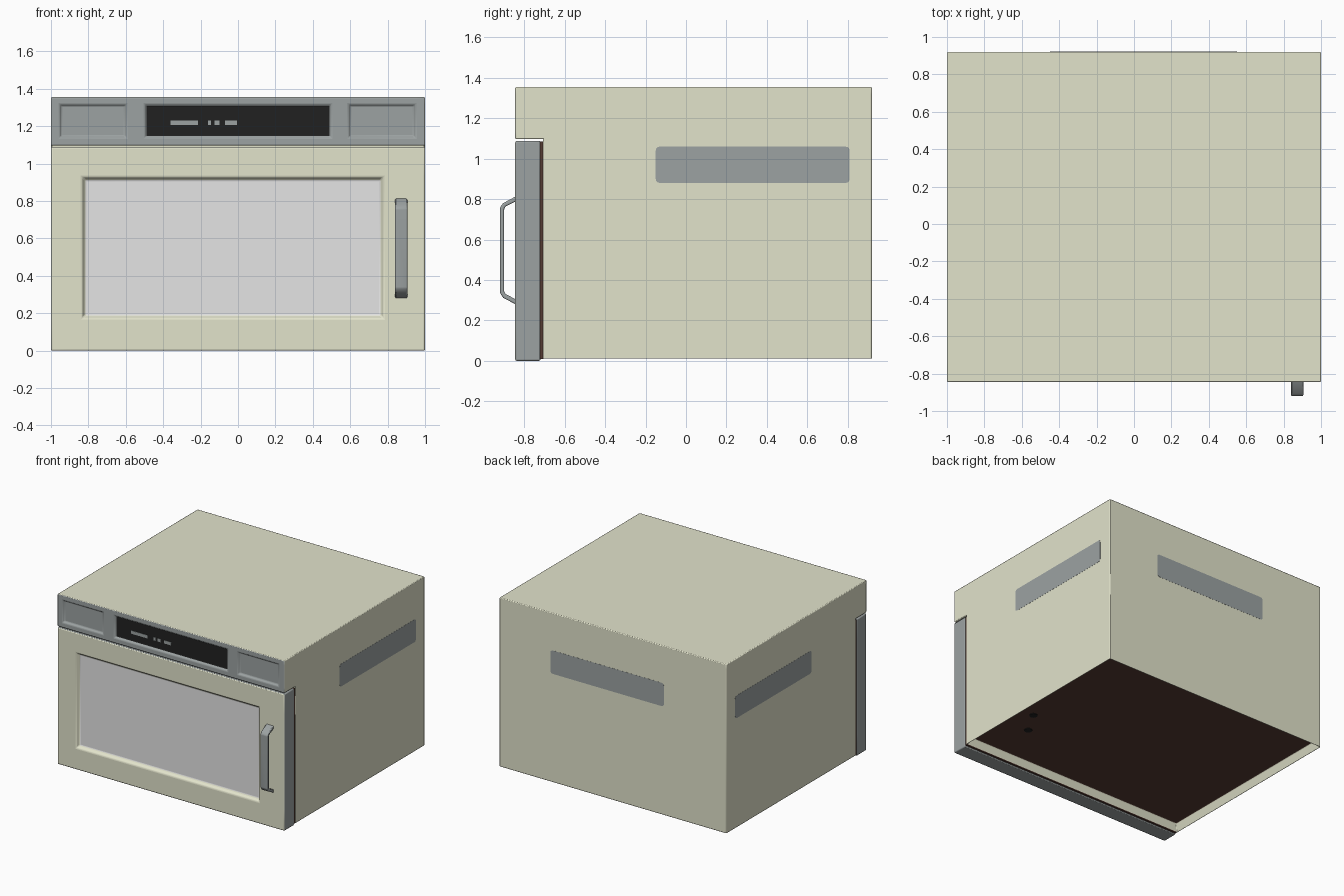
import bpy, bmesh
from mathutils import Vector

if "Cube" in bpy.data.objects:
    bpy.data.objects.remove(bpy.data.objects["Cube"])


def material(name, rgb):
    m = bpy.data.materials.new(name)
    m.diffuse_color = (*rgb, 1)
    m.use_nodes = True
    m.node_tree.nodes["Principled BSDF"].inputs["Base Color"].default_value = m.diffuse_color
    return m


BEIGE = material("beige enamel", (0.762, 0.77, 0.60))
STEEL = material("grey steel", (0.335, 0.365, 0.365))
GLASS = material("pale window", (0.78, 0.78, 0.78))
BLACK = material("black display", (0.015, 0.015, 0.015))
BROWN = material("dark brown", (0.09, 0.045, 0.034))


def finish(name, bm, mats, bevel=0.0, segments=2):
    bmesh.ops.recalc_face_normals(bm, faces=bm.faces)
    me = bpy.data.meshes.new(name)
    bm.to_mesh(me)
    bm.free()
    ob = bpy.data.objects.new(name, me)
    bpy.context.collection.objects.link(ob)
    for m in mats:
        me.materials.append(m)
    if bevel:
        mod = ob.modifiers.new("bevel", "BEVEL")
        mod.width, mod.segments = bevel, segments
        mod.limit_method = "ANGLE"
    return ob


def box(name, lo, hi, mat, round_axis=None, radius=0.02):
    """Box between two corners, optionally with rounded edges along one axis."""
    bm = bmesh.new()
    bmesh.ops.create_cube(bm, size=1)
    lo, hi = Vector(lo), Vector(hi)
    for v in bm.verts:
        v.co = Vector([(lo[i] + hi[i]) / 2 + v.co[i] * (hi[i] - lo[i]) for i in range(3)])
    if round_axis is not None:
        edges = [e for e in bm.edges
                 if abs((e.verts[0].co - e.verts[1].co).normalized()[round_axis]) > 0.9]
        bmesh.ops.bevel(bm, geom=edges, offset=radius, segments=3, profile=0.5, affect="EDGES")
    return finish(name, bm, [mat])


def extrude(bm, faces, vec, keep):
    """Extrude faces along vec and return the moved faces."""
    new = bmesh.ops.extrude_face_region(bm, geom=faces, use_keep_orig=keep)["geom"]
    bmesh.ops.translate(bm, vec=vec, verts=[g for g in new if isinstance(g, bmesh.types.BMVert)])
    bmesh.ops.recalc_face_normals(bm, faces=bm.faces)
    return [g for g in new if isinstance(g, bmesh.types.BMFace)]


def front_panel(xs, zs, y0, y1, recesses, inset, depth):
    """Slab facing -y; material 0 in front, 1 on the sides.
    recesses maps a column of the middle row to the material of its sunken face."""
    bm = bmesh.new()
    grid = [[bm.verts.new((x, y0, z)) for z in zs] for x in xs]
    cells = {}
    for i in range(len(xs) - 1):
        for j in range(len(zs) - 1):
            cells[i, j] = bm.faces.new([grid[i][j], grid[i + 1][j],
                                        grid[i + 1][j + 1], grid[i][j + 1]])
    extrude(bm, list(cells.values()), (0, y1 - y0, 0), True)
    for f in bm.faces:
        f.material_index = 0 if f.normal.y < -0.5 else 1
    for col, mat_index in recesses.items():
        f = cells[col, 1]
        bmesh.ops.inset_region(bm, faces=[f], thickness=inset, use_even_offset=True)
        for v in f.verts:
            v.co.y += depth
        f.material_index = mat_index
    return bm


# cabinet hood: control fascia with a display and two sunken fields, extended to the back
bm = front_panel([-1, -0.955, -0.595, -0.5, 0.5, 0.59, 0.95, 1],
                 [1.097, 1.137, 1.318, 1.355], -0.845, 0.92,
                 {1: 0, 3: 2, 5: 0}, 0.01, 0.014)
# cabinet body: pulled down from the hood behind the door slot
bmesh.ops.bisect_plane(bm, geom=bm.verts[:] + bm.edges[:] + bm.faces[:],
                       plane_co=(0, -0.708, 0), plane_no=(0, 1, 0))
bm.normal_update()
under = [f for f in bm.faces if f.normal.z < -0.9 and f.calc_center_median().z < 1.1
         and f.calc_center_median().y > -0.708]
base = extrude(bm, under, (0, 0, -1.09), False)
# sunken brown underside
bmesh.ops.inset_region(bm, faces=base, thickness=0.022, use_even_offset=True)
for v in {v for f in base for v in f.verts}:
    v.co.z += 0.065
for f in base:
    f.material_index = 3
finish("cabinet", bm, [STEEL, BEIGE, BLACK, BROWN], 0.006)

# plain indicator bars on the display
for i, (x0, x1) in enumerate(((-0.36, -0.215), (-0.16, -0.145), (-0.125, -0.1), (-0.07, -0.005))):
    box(f"display_bar_{i + 1}", (x0, -0.834, 1.205), (x1, -0.829, 1.23), STEEL)

# door with window, and the dark seal behind it
bm = front_panel([-1, -0.835, 0.78, 1], [0, 0.17, 0.93, 1.088], -0.845, -0.72,
                 {1: 2}, 0.018, 0.025)
finish("door", bm, [BEIGE, STEEL, GLASS], 0.007)
box("door_seal", (-0.996, -0.722, 0.008), (0.996, -0.705, 1.085), BROWN)

# bowed door handle
bm = bmesh.new()
profile = [(-0.84, 0.815), (-0.905, 0.78), (-0.92, 0.76), (-0.92, 0.335),
           (-0.905, 0.312), (-0.84, 0.278), (-0.84, 0.303), (-0.892, 0.33),
           (-0.9, 0.342), (-0.9, 0.752), (-0.892, 0.764), (-0.84, 0.79)]
side = bm.faces.new([bm.verts.new((0.84, y, z)) for y, z in profile])
extrude(bm, [side], (0.065, 0, 0), True)
finish("door_handle", bm, [STEEL], 0.006)

# flush vent plates on both sides and the back
for name, s in (("right_vent", 1), ("left_vent", -1)):
    xs = sorted((s * 0.997, s * 1.001))
    box(name, (xs[0], -0.15, 0.88), (xs[1], 0.81, 1.06), STEEL, 0)
box("back_vent", (-0.45, 0.917, 0.872), (0.55, 0.921, 1.058), STEEL, 1)

# two dark holes in the underside
for i, (x, y) in enumerate(((0.83, -0.15), (0.72, -0.34))):
    bm = bmesh.new()
    bmesh.ops.create_cone(bm, cap_ends=True, segments=16, radius1=0.03, radius2=0.03, depth=0.006)
    bmesh.ops.translate(bm, vec=(x, y, 0.071), verts=bm.verts)
    finish(f"underside_hole_{i + 1}", bm, [BLACK])

# keep edges crisp while smoothing the small bevels
bpy.ops.object.select_all(action="SELECT")
bpy.context.view_layer.objects.active = bpy.data.objects["cabinet"]
bpy.ops.object.shade_smooth_by_angle(angle=0.6)
